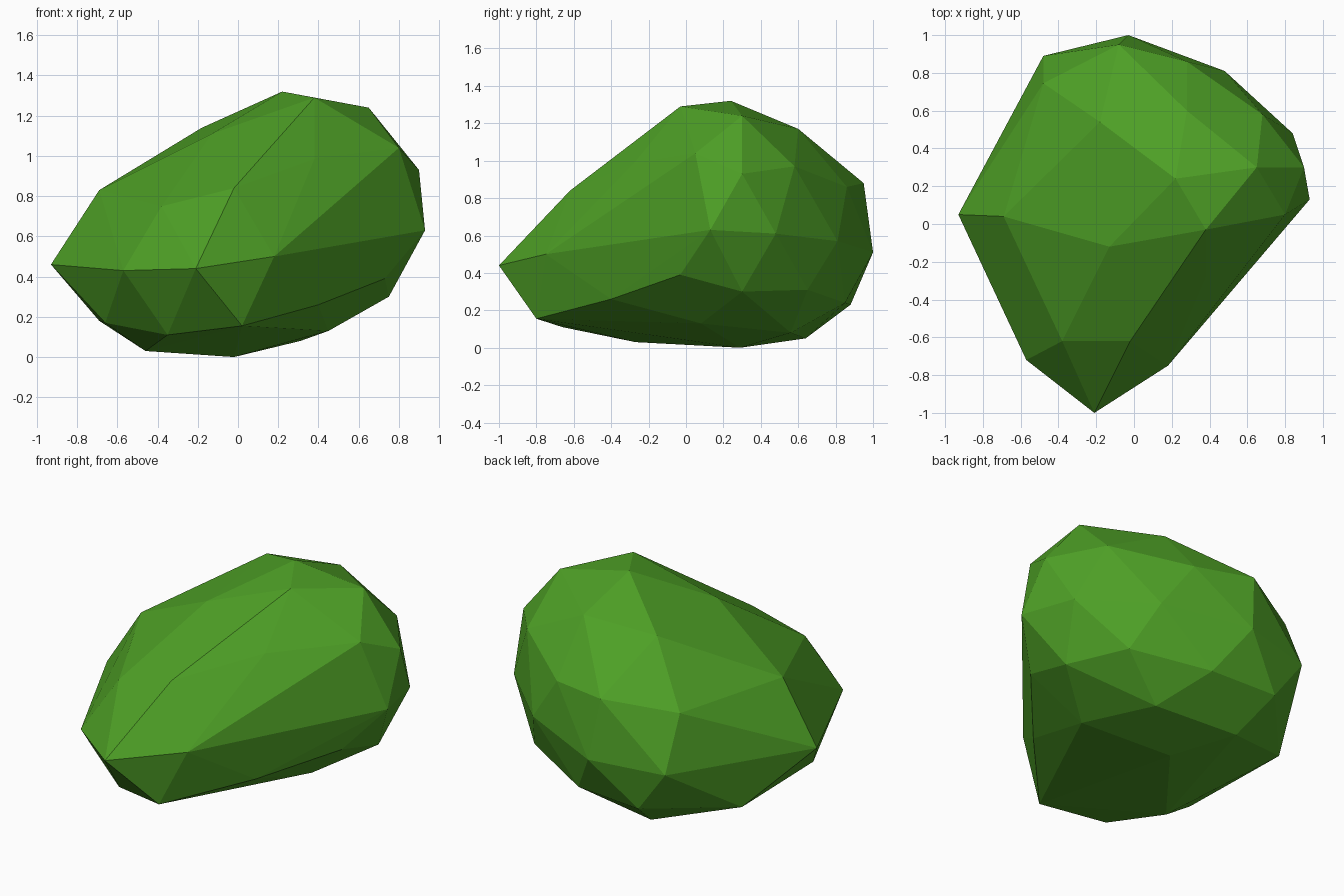
import bpy, bmesh

# one flat leaf colour
leaf = bpy.data.materials.new("leaf green")
leaf.diffuse_color = (0.076, 0.35, 0.019, 1)

# corners of the faceted bush, grouped by region
top = [(.22, .24, 1.32), (.38, -.03, 1.29), (.65, .30, 1.24), (.28, .60, 1.17),
       (-.18, .54, 1.14), (-.13, -.12, 1.11), (.80, .05, 1.04), (.38, -.28, .985)]
front = [(-.21, -1.0, .44), (-.57, -.72, .43), (-.02, -.62, .84), (-.38, -.62, .75),
         (.18, -.75, .50), (.63, -.20, .70)]
left = [(-.93, .05, .46), (-.69, .04, .83), (-.48, .745, .82), (-.48, .89, .49)]
back = [(-.08, .95, .88), (-.03, 1.0, .51), (.28, .86, .86), (.48, .81, .57)]
right = [(.90, .30, .93), (.93, .13, .63), (.68, .58, .97), (.84, .48, .61)]
base = [(.75, .30, .30), (.73, -.03, .39), (.40, -.40, .26), (.02, -.80, .155),
        (-.35, -.66, .11), (-.66, -.30, .17), (-.69, .44, .18), (-.29, .88, .23),
        (.14, .85, .24), (.58, .65, .31), (-.21, .64, .05), (-.46, -.27, .03),
        (-.02, .29, 0), (.31, .56, .08), (.45, .08, .13)]

# wrap the corners in a convex, flat-shaded skin
bm = bmesh.new()
for p in top + front + left + back + right + base:
    bm.verts.new(p)
res = bmesh.ops.convex_hull(bm, input=bm.verts[:])
loose = [v for v in bm.verts if not v.link_faces]
bmesh.ops.delete(bm, geom=loose, context='VERTS')
bmesh.ops.recalc_face_normals(bm, faces=bm.faces[:])
mesh = bpy.data.meshes.new("bush")
bm.to_mesh(mesh)
bm.free()
mesh.materials.append(leaf)
bush = bpy.data.objects.new("bush", mesh)
bpy.context.collection.objects.link(bush)
